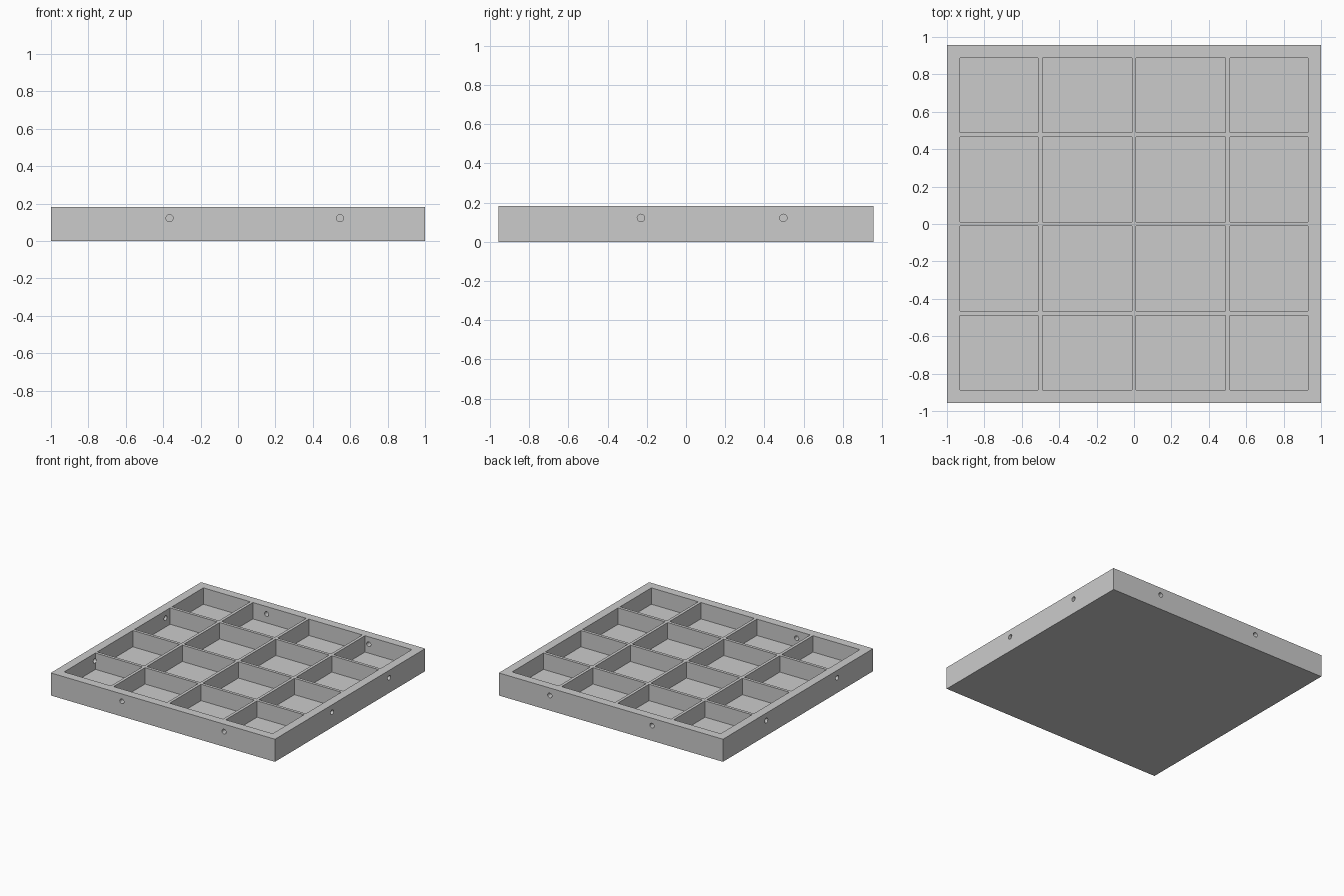
import bpy, bmesh
from math import radians
from mathutils import Matrix, Vector

if "Cube" in bpy.data.objects:
    bpy.data.objects.remove(bpy.data.objects["Cube"], do_unlink=True)

HALF_X, HALF_Y, HEIGHT = 1.0, 0.957, 0.182
WALL, FLOOR, DIVIDER = 0.07, 0.05, 0.024
HOLE_R, HOLE_Z = 0.019, 0.122

grey = bpy.data.materials.new("plain grey")
grey.use_nodes = True
colour = (0.6, 0.6, 0.6, 1)
grey.diffuse_color = colour
grey.node_tree.nodes["Principled BSDF"].inputs["Base Color"].default_value = colour


def add_box(bm, low, high):
    low, high = Vector(low), Vector(high)
    bmesh.ops.create_cube(bm, size=1, matrix=Matrix.Translation((low + high) / 2)
                          @ Matrix.Diagonal((*(high - low), 1)))


def add_hole(bm, side, along, depth):
    """Horizontal drill bit entering one side wall by the given depth."""
    axis, sign = side
    centre = Vector((along, along, HOLE_Z))
    edge = (HALF_X, HALF_Y)[axis]
    centre[axis] = sign * (edge + 0.01 - (depth + 0.01) / 2)
    turn = Matrix.Rotation(radians(90), 4, "Y" if axis == 0 else "X")
    bmesh.ops.create_cone(bm, cap_ends=True, segments=16, radius1=HOLE_R, radius2=HOLE_R,
                          depth=depth + 0.01, matrix=Matrix.Translation(centre) @ turn)


def make_object(name, bm):
    mesh = bpy.data.meshes.new(name)
    bm.to_mesh(mesh)
    bm.free()
    mesh.materials.append(grey)
    obj = bpy.data.objects.new(name, mesh)
    bpy.context.collection.objects.link(obj)
    return obj


def spans(half, step):
    """Four compartment intervals between the rim and three dividers."""
    d = DIVIDER / 2
    inner = half - WALL
    return [(-inner, -step - d), (-step + d, -d), (d, step - d), (step + d, inner)]


# Solid block for the tray
bm = bmesh.new()
add_box(bm, (-HALF_X, -HALF_Y, 0), (HALF_X, HALF_Y, HEIGHT))
tray = make_object("compartment_tray", bm)

# Pockets of the four by four grid
bm = bmesh.new()
for x0, x1 in spans(HALF_X, 0.5):
    for y0, y1 in spans(HALF_Y, 0.476):
        add_box(bm, (x0, y0, FLOOR), (x1, y1, HEIGHT + 0.1))
pockets = make_object("pocket_cutter", bm)

# Holes through the front, back and one side; shallow holes on the other side
bm = bmesh.new()
through, blind = WALL + 0.005, 0.045
for sign in (-1, 1):
    for x in (-0.366, 0.545):
        add_hole(bm, (1, sign), x, through)
for y in (-0.497, 0.405):
    add_hole(bm, (0, -1), y, through)
for y in (-0.23, 0.497):
    add_hole(bm, (0, 1), y, blind)
holes = make_object("hole_cutter", bm)

# Cut the block and keep only the finished tray
for cutter in (pockets, holes):
    cutter.hide_render = True
    cut = tray.modifiers.new(cutter.name, "BOOLEAN")
    cut.operation, cut.solver, cut.object = "DIFFERENCE", "EXACT", cutter
depsgraph = bpy.context.evaluated_depsgraph_get()
finished = bpy.data.meshes.new_from_object(tray.evaluated_get(depsgraph))
tray.modifiers.clear()
tray.data = finished
for cutter in (pockets, holes):
    bpy.data.objects.remove(cutter, do_unlink=True)
